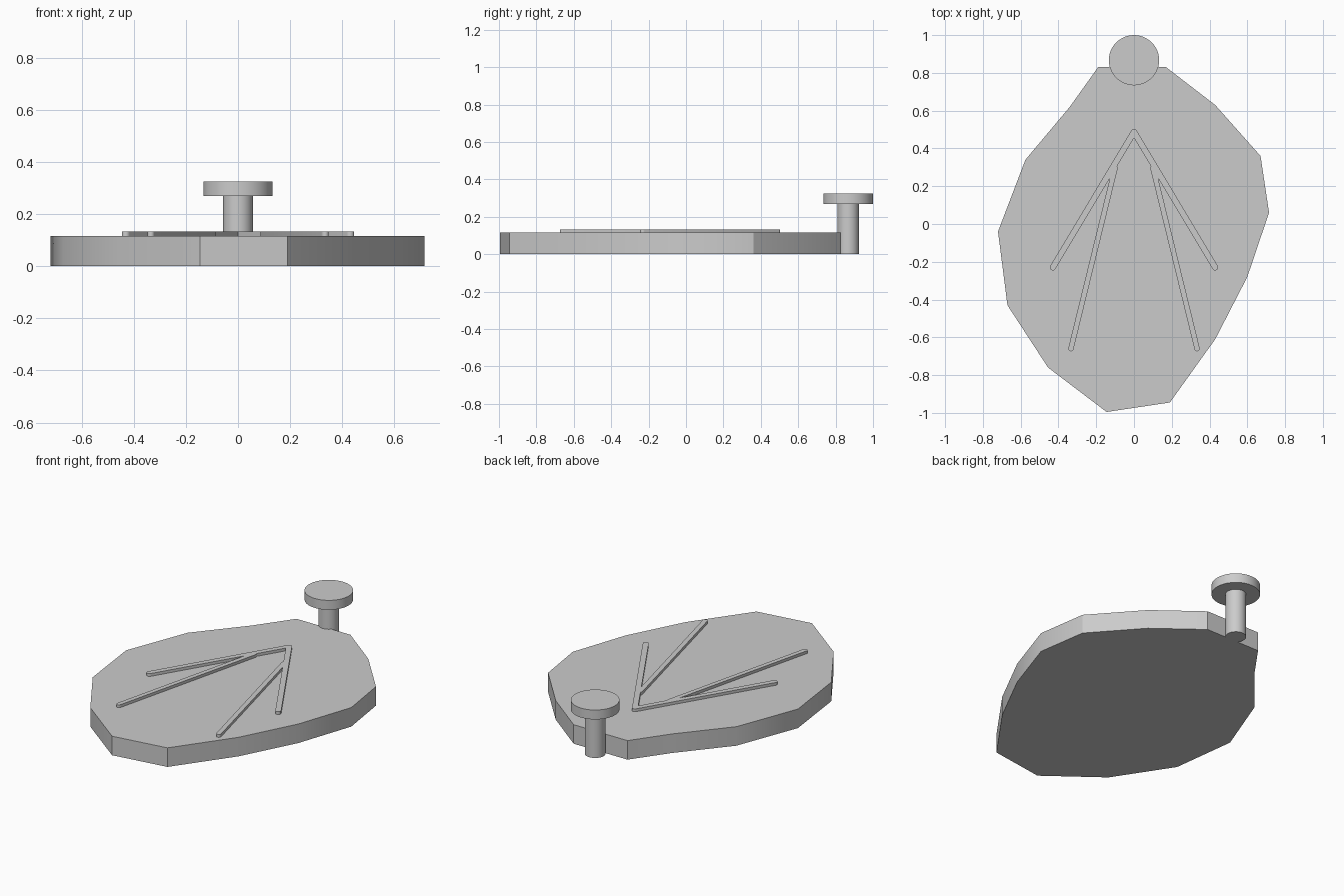
import bpy
import bmesh
import math
from mathutils import Vector

cube = bpy.data.objects.get("Cube")
if cube:
    bpy.data.objects.remove(cube, do_unlink=True)

SLAB_TOP = 0.115
RIB_TOP = 0.132
GREY = (0.6, 0.6, 0.6, 1.0)

grey = bpy.data.materials.new("plain grey")
grey.use_nodes = True
grey.diffuse_color = GREY
grey.node_tree.nodes["Principled BSDF"].inputs["Base Color"].default_value = GREY


def prism(name, outline, bottom, top):
    """Extrude a flat outline between two heights."""
    bm = bmesh.new()
    face = bm.faces.new([bm.verts.new((x, y, bottom)) for x, y in outline])
    result = bmesh.ops.extrude_face_region(bm, geom=[face])
    raised = [v for v in result["geom"] if isinstance(v, bmesh.types.BMVert)]
    bmesh.ops.translate(bm, verts=raised, vec=(0, 0, top - bottom))
    bmesh.ops.recalc_face_normals(bm, faces=bm.faces)
    mesh = bpy.data.meshes.new(name)
    bm.to_mesh(mesh)
    bm.free()
    mesh.materials.append(grey)
    obj = bpy.data.objects.new(name, mesh)
    bpy.context.collection.objects.link(obj)
    return obj


def make_active(obj):
    bpy.ops.object.select_all(action="DESELECT")
    obj.select_set(True)
    bpy.context.view_layer.objects.active = obj


def smooth(obj):
    make_active(obj)
    bpy.ops.object.shade_smooth_by_angle(angle=math.radians(30))


def arc(centre, radius, start, sweep, steps):
    return [(centre[0] + radius * math.cos(start + sweep * i / steps),
             centre[1] + radius * math.sin(start + sweep * i / steps))
            for i in range(steps + 1)]


def rounded_bar(name, start, end, radius):
    """Straight bar with half-round ends."""
    way = Vector(end) - Vector(start)
    angle = math.atan2(way.y, way.x)
    outline = (arc(end, radius, angle - math.pi / 2, math.pi, 8)
               + arc(start, radius, angle + math.pi / 2, math.pi, 8))
    return prism(name, outline, SLAB_TOP - 0.02, RIB_TOP)


def disc(name, centre, radius, bottom, top):
    circle = arc(centre, radius, 0, math.tau, 48)[:-1]
    smooth(prism(name, circle, bottom, top))


# Irregular slab
slab_outline = [(-0.19, 0.83), (0.17, 0.83), (0.43, 0.63), (0.67, 0.36),
                (0.715, 0.06), (0.6, -0.28), (0.43, -0.61), (0.19, -0.945),
                (-0.145, -0.995), (-0.455, -0.76), (-0.67, -0.43),
                (-0.72, -0.04), (-0.575, 0.34), (-0.34, 0.62)]
smooth(prism("slab", slab_outline, 0, SLAB_TOP))

# Raised ribs, mirrored and fused into one branching shape
bars = []
for side in (-1, 1):
    bars.append(rounded_bar("outer_rib", (0, 0.487), (side * 0.43, -0.23), 0.016))
    bars.append(rounded_bar("inner_rib", (side * 0.1, 0.297), (side * 0.334, -0.66), 0.014))
ribs = bars[0]
ribs.name = "raised_ribs"
for bar in bars[1:]:
    make_active(ribs)
    union = ribs.modifiers.new("union", "BOOLEAN")
    union.operation = "UNION"
    union.solver = "EXACT"
    union.object = bar
    bpy.ops.object.modifier_apply(modifier=union.name)
    bpy.data.objects.remove(bar, do_unlink=True)
smooth(ribs)

# Knob on a post at the back edge
knob_centre = (0, 0.867)
disc("knob_post", knob_centre, 0.057, 0, 0.27)
disc("knob_cap", knob_centre, 0.133, 0.268, 0.325)
